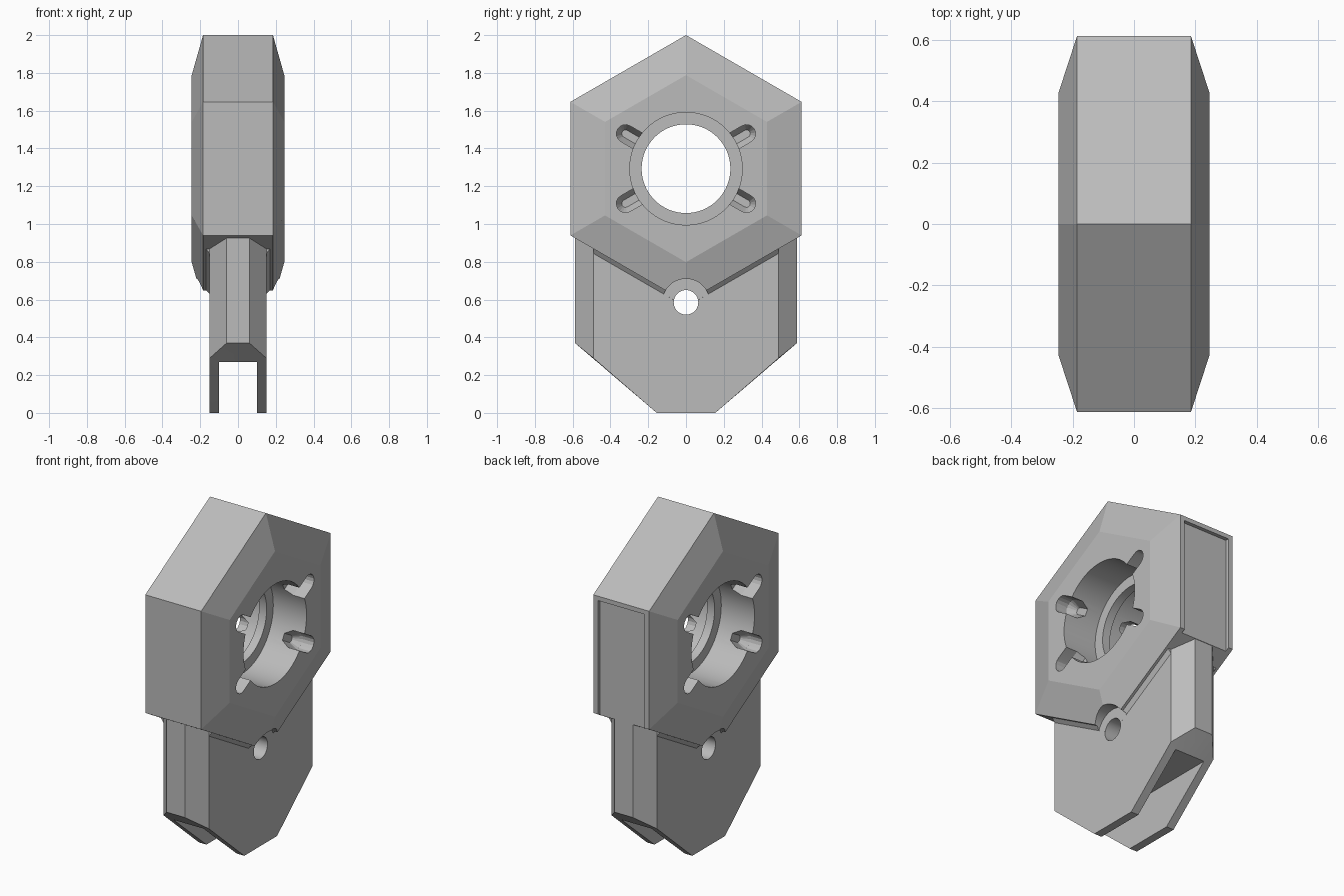
import bpy, bmesh, math

if "Cube" in bpy.data.objects:
    bpy.data.objects.remove(bpy.data.objects["Cube"])

CZ = 1.293                       # height of the bore axis
grey = bpy.data.materials.new("plain grey")
grey.diffuse_color = (0.5, 0.5, 0.5, 1)
grey.use_nodes = True
grey.node_tree.nodes["Principled BSDF"].inputs["Base Color"].default_value = grey.diffuse_color


def hull(name, points):
    """Convex solid around the points, with flat regions merged."""
    bm = bmesh.new()
    for p in points:
        bm.verts.new(p)
    res = bmesh.ops.convex_hull(bm, input=bm.verts)
    loose = [g for g in res["geom_interior"] if isinstance(g, bmesh.types.BMVert)]
    bmesh.ops.delete(bm, geom=loose, context='VERTS')
    bmesh.ops.dissolve_limit(bm, angle_limit=0.01, verts=bm.verts, edges=bm.edges)
    bmesh.ops.recalc_face_normals(bm, faces=bm.faces)
    me = bpy.data.meshes.new(name)
    bm.to_mesh(me)
    bm.free()
    me.materials.append(grey)
    ob = bpy.data.objects.new(name, me)
    bpy.context.collection.objects.link(ob)
    return ob


def ring(x, r, n, z=CZ, y=0.0, start=math.pi / 2):
    """Regular polygon facing along x."""
    return [(x, y + r * math.cos(start + 2 * math.pi * i / n),
             z + r * math.sin(start + 2 * math.pi * i / n)) for i in range(n)]


def cylinder(name, x0, x1, r, z, n=64):
    return hull(name, ring(x0, r, n, z) + ring(x1, r, n, z))


def box(name, x0, x1, y0, y1, z0, z1):
    return hull(name, [(x, y, z) for x in (x0, x1) for y in (y0, y1) for z in (z0, z1)])


def combine(target, other, op):
    mod = target.modifiers.new(op, 'BOOLEAN')
    mod.operation, mod.object, mod.solver = op, other, 'EXACT'
    bpy.context.view_layer.objects.active = target
    bpy.ops.object.modifier_apply(modifier=mod.name)
    bpy.data.objects.remove(other, do_unlink=True)


# hexagonal housing with chamfered sides
housing = hull("bearing_housing", ring(-0.245, 0.495, 6) + ring(-0.185, 0.707, 6)
               + ring(0.185, 0.707, 6) + ring(0.245, 0.495, 6))

# recessed panel on the back face
combine(housing, box("panel_cut", -0.155, 0.155, 0.59, 0.8, 0.9, 1.62), 'DIFFERENCE')

# lower body with bevelled corners and sloping bottom
pts = []
for sx in (-1, 1):
    for sy in (-1, 1):
        pts += [(sx * 0.15, sy * 0.49, 1.0), (sx * 0.06, sy * 0.588, 1.0),
                (sx * 0.06, sy * 0.588, 0.37), (sx * 0.15, sy * 0.49, 0.29),
                (sx * 0.15, sy * 0.155, 0.0)]
combine(housing, hull("lower_body", pts), 'UNION')

# small chamfer strips where the body meets the housing underside
for sx in (-1, 1):
    for sy in (-1, 1):
        strip = []
        for y in (0.05, 0.49):
            z = CZ - 0.707 + y * math.tan(math.radians(30))
            strip += [(sx * 0.14, sy * y, z + 0.02), (sx * 0.14, sy * y, z - 0.035),
                      (sx * 0.15, sy * y, z - 0.025), (sx * 0.17, sy * y, z + 0.001),
                      (sx * 0.17, sy * y, z + 0.02)]
        combine(housing, hull("strip", strip), 'UNION')

# through bore, leaving a thin inner lip between two counterbores
combine(housing, cylinder("bore_cut", -0.5, 0.5, 0.235, CZ), 'DIFFERENCE')
for sx in (-1, 1):
    combine(housing, cylinder("counterbore_cut", sx * 0.025, sx * 0.5, 0.298, CZ), 'DIFFERENCE')
    # clearance around the pivot hole
    combine(housing, cylinder("clearance_cut", sx * 0.1501, sx * 0.5, 0.125, 0.585), 'DIFFERENCE')
    # four radial slots with tapered floors
    for deg in (30, 150, 210, 330):
        a = math.radians(deg)
        slot = []
        for x, r in ((0.3, 0.048), (0.17, 0.048), (0.12, 0.02)):
            for d in (0.24, 0.37):
                slot += ring(sx * x, r, 16, CZ + d * math.sin(a), d * math.cos(a), a)
        combine(housing, hull("slot_cut", slot), 'DIFFERENCE')

# pivot hole and open channel along the bottom
combine(housing, cylinder("pivot_cut", -0.5, 0.5, 0.065, 0.585, 40), 'DIFFERENCE')
combine(housing, box("channel_cut", -0.1, 0.1, -1, 1, -0.1, 0.27), 'DIFFERENCE')

bpy.ops.object.select_all(action='DESELECT')
housing.select_set(True)
bpy.context.view_layer.objects.active = housing
bpy.ops.object.shade_smooth_by_angle(angle=math.radians(15))
